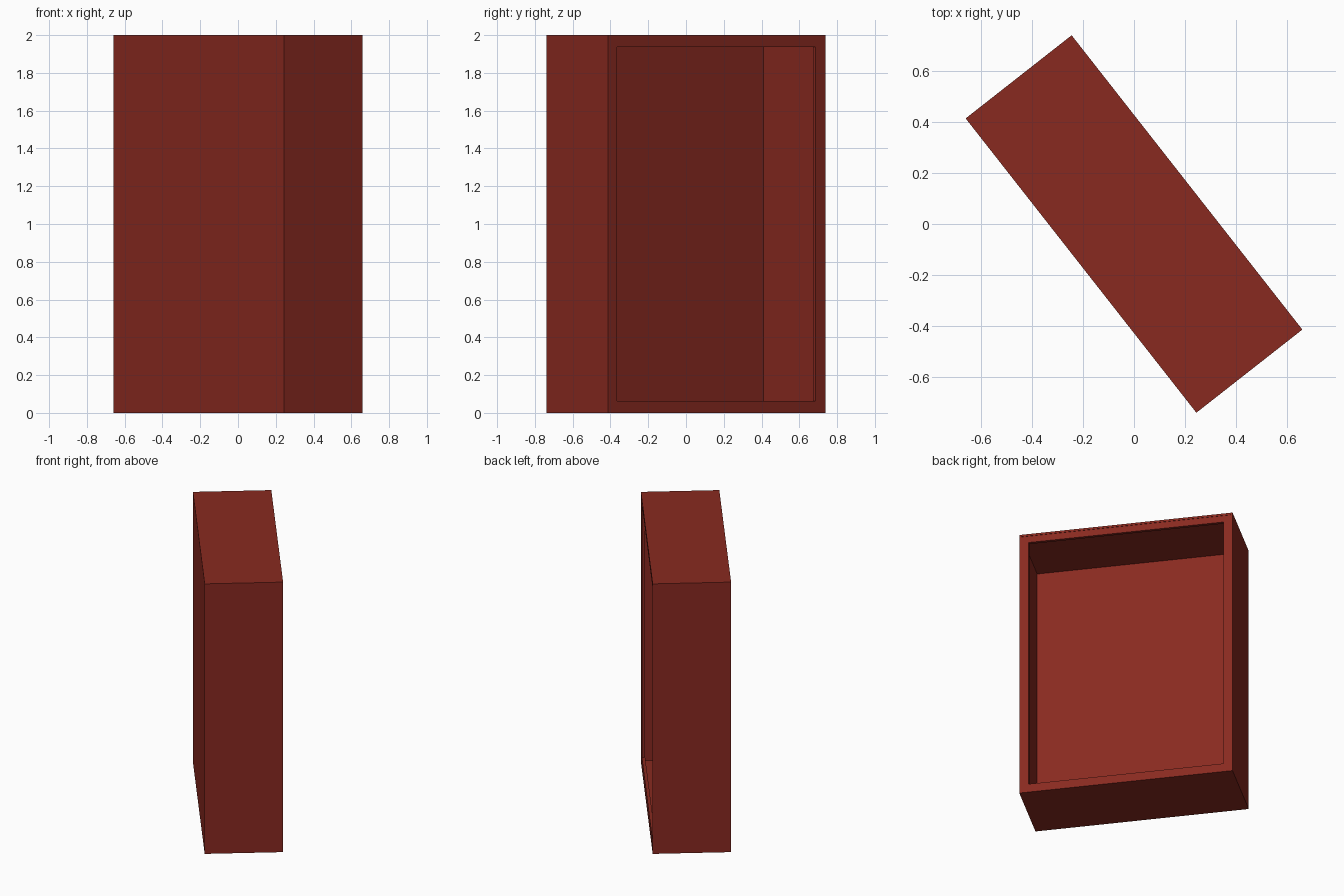
import bpy, bmesh, math

if "Cube" in bpy.data.objects:
    bpy.data.objects.remove(bpy.data.objects["Cube"])

W, D, H = 1.463, 0.527, 2.0      # width, depth, height
T = 0.015                        # sheet thickness
LIP = 0.064                      # rim width around the opening
ANG = math.radians(-51.9)        # the case stands turned about z

mat = bpy.data.materials.new("brick_red")
mat.diffuse_color = (0.250, 0.0225, 0.0145, 1)
mat.use_nodes = True
mat.node_tree.nodes["Principled BSDF"].inputs["Base Color"].default_value = mat.diffuse_color


def finish(bm, name):
    bmesh.ops.recalc_face_normals(bm, faces=bm.faces)
    me = bpy.data.meshes.new(name)
    bm.to_mesh(me)
    bm.free()
    ob = bpy.data.objects.new(name, me)
    me.materials.append(mat)
    ob.rotation_euler.z = ANG
    bpy.context.collection.objects.link(ob)
    return ob


def box(bm, lo, hi):
    verts = bmesh.ops.create_cube(bm, size=1)["verts"]
    for v in verts:
        for i in range(3):
            v.co[i] = lo[i] if v.co[i] < 0 else hi[i]


def ring(bm, inset, depth):
    """Rectangle of vertices seen through the opening, inset from the case edge."""
    x, y = W / 2 - inset, D / 2 - depth
    return [bm.verts.new(p) for p in ((-x, y, inset), (x, y, inset),
                                      (x, y, H - inset), (-x, y, H - inset))]


def bridge(bm, rings, closed=False):
    pairs = list(zip(rings, rings[1:] + rings[:1])) if closed else list(zip(rings, rings[1:]))
    for a, b in pairs:
        for i in range(4):
            j = (i + 1) % 4
            bm.faces.new((a[i], a[j], b[j], b[i]))


# thin sheet case, open on one side
bm = bmesh.new()
rings = [ring(bm, 0, D), ring(bm, 0, 0), ring(bm, T, 0), ring(bm, T, D - T)]
bridge(bm, rings)
bm.faces.new(rings[0])
bm.faces.new(rings[-1])
finish(bm, "case")

# rim around the opening, set back a hair from the case edge
bm = bmesh.new()
bridge(bm, [ring(bm, T, 0.003), ring(bm, LIP, 0.003),
            ring(bm, LIP, 0.025), ring(bm, T, 0.025)], closed=True)
finish(bm, "opening_rim")

# thin mounting plate on the inside of the back wall
bm = bmesh.new()
m, yb = 0.157, -D / 2 + T
box(bm, (m - W / 2, yb - 0.005, m), (W / 2 - m, yb + 0.004, H - m))
finish(bm, "mounting_plate")
